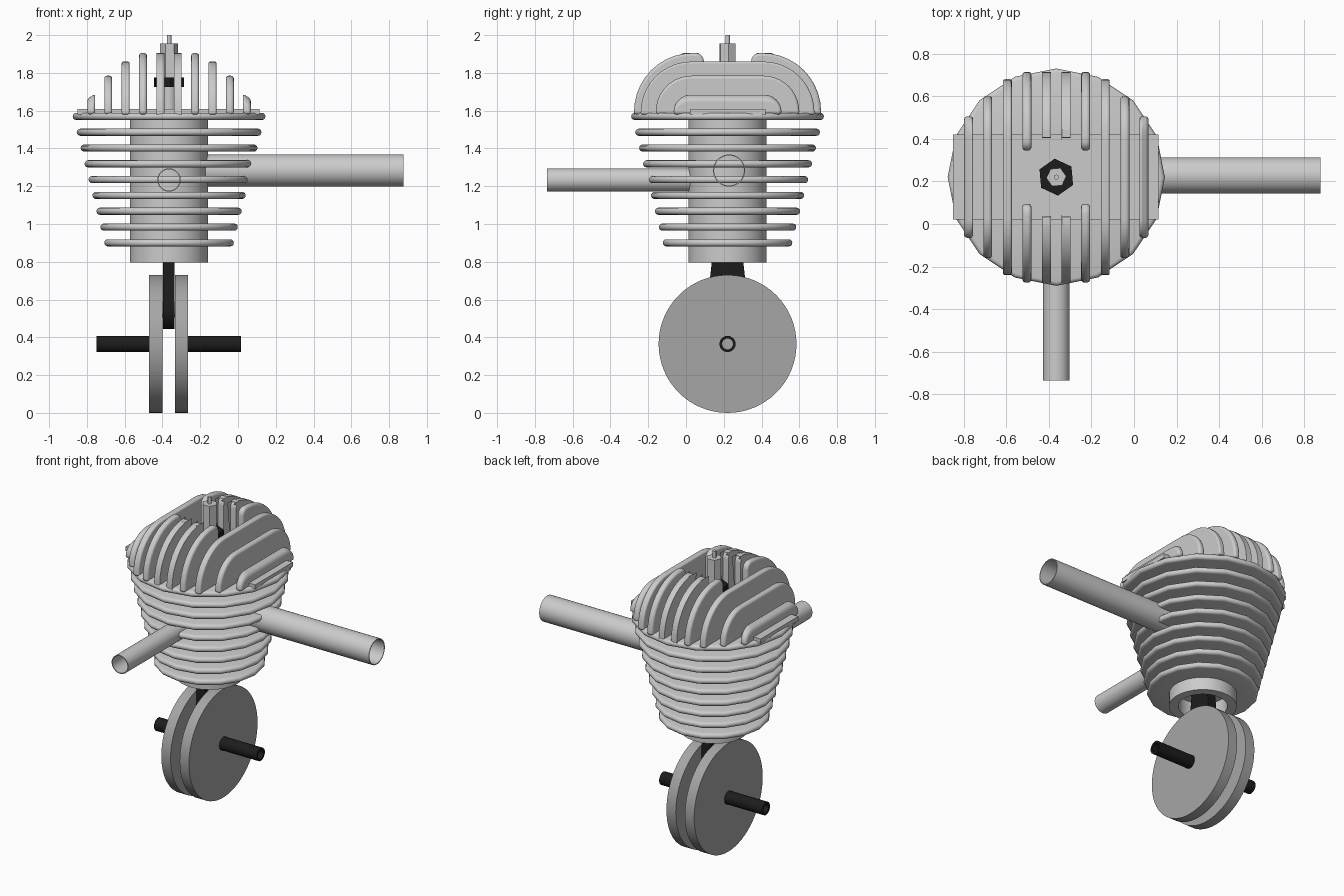
import bpy, bmesh
from math import sin, cos, pi, radians
from mathutils import Matrix, Vector

if "Cube" in bpy.data.objects:
    bpy.data.objects.remove(bpy.data.objects["Cube"])

AX, AY = -0.365, 0.22   # cylinder axis


def material(name, v):
    m = bpy.data.materials.new(name)
    m.use_nodes = True
    m.diffuse_color = (v, v, v, 1)
    m.node_tree.nodes["Principled BSDF"].inputs["Base Color"].default_value = (v, v, v, 1)
    return m


ALLOY = material("light alloy", 0.6)
STEEL = material("grey steel", 0.38)
BLACK = material("black metal", 0.012)


def finish(bm, name, mat, smooth=True):
    bmesh.ops.remove_doubles(bm, verts=bm.verts, dist=1e-5)
    bmesh.ops.recalc_face_normals(bm, faces=bm.faces)
    mesh = bpy.data.meshes.new(name)
    bm.to_mesh(mesh)
    bm.free()
    mesh.materials.append(mat)
    ob = bpy.data.objects.new(name, mesh)
    bpy.context.collection.objects.link(ob)
    if smooth:
        bpy.ops.object.select_all(action='DESELECT')
        ob.select_set(True)
        bpy.context.view_layer.objects.active = ob
        bpy.ops.object.shade_smooth_by_angle(angle=radians(32))
    return ob


def lathe(name, profile, origin, mat, sides=48, axis='Z', turn=0, smooth=True):
    """Spin a closed (radius, distance) profile round an axis through origin."""
    bm = bmesh.new()
    rings = []
    for i in range(sides):
        a = 2 * pi * i / sides + turn
        rings.append([bm.verts.new((r * cos(a), r * sin(a), h)) for r, h in profile])
    n = len(profile)
    for i in range(sides):
        p, q = rings[i], rings[(i + 1) % sides]
        for j in range(n):
            k = (j + 1) % n
            if profile[j][0] == 0 and profile[k][0] == 0:
                continue
            bm.faces.new((p[j], q[j], q[k], p[k]))
    bmesh.ops.remove_doubles(bm, verts=bm.verts, dist=1e-5)
    if axis != 'Z':
        rot = Matrix.Rotation(pi / 2, 4, 'Y' if axis == 'X' else 'X')
        bmesh.ops.transform(bm, matrix=rot, verts=bm.verts)
    bmesh.ops.translate(bm, vec=Vector(origin), verts=bm.verts)
    return finish(bm, name, mat, smooth)


def rod(r, a, b):
    return [(0, a), (r, a), (r, b), (0, b)]


def tube(r, inner, a, b):
    return [(inner, a), (r, a), (r, b), (inner, b)]


def prism(name, outline, x, width, mat, bevel=0.0, taper=None):
    """Extrude a (y, z) outline along x; taper lowers one side towards the deck."""
    bm = bmesh.new()
    face = bm.faces.new([bm.verts.new((x - width / 2, AY + y, z)) for y, z in outline])
    out = bmesh.ops.extrude_face_region(bm, geom=[face])
    moved = [v for v in out["geom"] if isinstance(v, bmesh.types.BMVert)]
    bmesh.ops.translate(bm, vec=(width, 0, 0), verts=moved)
    if taper:
        for v in bm.verts:
            if (v.co.x - x) * taper > 0:
                v.co.z = DECK + (v.co.z - DECK) * 0.75
    ob = finish(bm, name, mat)
    if bevel:
        m = ob.modifiers.new("rounded edge", 'BEVEL')
        m.width, m.segments, m.limit_method = bevel, 3, 'ANGLE'
        m.angle_limit = radians(50)
    return ob


def arc(cy, cz, r, start, end, steps):
    angles = [radians(start + (end - start) * i / steps) for i in range(steps + 1)]
    return [(cy + r * cos(a), cz + r * sin(a)) for a in angles]


# Barrel: open at the bottom, with a piston inside
lathe("cylinder_barrel", tube(0.207, 0.15, 0.795, 1.59), (AX, AY, 0), ALLOY)
lathe("piston", rod(0.148, 0.9, 1.3), (AX, AY, 0), ALLOY)

# Barrel cooling fins, widening upward, with rounded rims
for i in range(9):
    r, z = 0.343 + 0.0209 * i, 0.9 + 0.0837 * i
    rim = arc(r - 0.019, 0, 0.019, -90, 90, 6)
    lathe(f"barrel_fin_{i + 1}", [(0.19, -0.019)] + rim + [(0.19, 0.019)],
          (AX, AY, z), ALLOY, sides=16)

# Head deck
DECK = 1.58
lathe("head_base", rod(0.2, 1.56, 1.605), (AX, AY, 0), ALLOY)
prism("head_plate", [(-0.2, DECK), (0.2, DECK), (0.2, 1.61), (-0.2, 1.61)],
      AX - 0.003, 0.965, ALLOY)

# Head fins: (offset, half length, top height, corner radius, half gap)
HEAD = [(0.046, 0.495, 1.905, 0.31, 0.185), (0.138, 0.495, 1.905, 0.31, 0.125),
        (0.23, 0.46, 1.86, 0.27, 0), (0.322, 0.38, 1.785, 0.19, 0),
        (0.412, 0.285, 1.69, 0.09, 0)]
for n, (dx, w, top, r, gap) in enumerate(HEAD):
    for side, label in ((1, "left"), (-1, "right")):
        outer = [(w, DECK)] + arc(w - r, top - r, r, 0, 90, 10)
        name = f"head_fin_{label}_{n + 1}"
        if gap:
            # Split fins leave a pocket for the plug
            half = outer + arc(gap + 0.045, top - 0.045, 0.045, 95, 180, 5) + [(gap, DECK)]
            for s, end in ((1, "back"), (-1, "front")):
                prism(f"{name}_{end}", [(s * y, z) for y, z in half],
                      AX + side * dx, 0.042, ALLOY, 0.017)
        else:
            full = outer + [(-y, z) for y, z in reversed(outer)]
            prism(name, full, AX + side * dx, 0.042, ALLOY, 0.017,
                  taper=side if n == 4 else None)

# Spark plug
lathe("plug_thread", rod(0.04, 1.6, 1.73), (AX, AY, 0), ALLOY, sides=24)
lathe("plug_nut", rod(0.087, 1.725, 1.775), (AX, AY, 0), BLACK, 6, turn=radians(35), smooth=False)
lathe("plug_body", rod(0.047, 1.775, 1.955), (AX, AY, 0), ALLOY, 6, turn=radians(5), smooth=False)
lathe("plug_tip", rod(0.012, 1.95, 2.0), (AX, AY, 0), ALLOY, sides=12)

# Exhaust and intake pipes, open at the ends
lathe("exhaust_pipe", tube(0.085, 0.079, -0.18, 0.875), (0, 0.228, 1.283), ALLOY, axis='X')
lathe("intake_pipe", tube(0.062, 0.056, -0.03, 0.735), (AX, 0, 1.233), ALLOY, axis='Y')

# Crank: two flywheels with hollow shaft stubs
CRANK = (AX - 0.002, AY, 0.365)
for side, label in ((1, "left"), (-1, "right")):
    lathe(f"flywheel_{label}", rod(0.365, side * 0.034, side * 0.103), CRANK, STEEL, 64, 'X')
    lathe(f"shaft_{label}", tube(0.043, 0.029, side * 0.1, side * 0.383), CRANK, BLACK, 32, 'X')

# Connecting rod: round big end, tapering up into the piston
big_end = arc(0, 0.545, 0.1, -180, 0, 16)
prism("connecting_rod", big_end + [(0.092, 0.72), (0.07, 0.92), (-0.07, 0.92), (-0.092, 0.72)],
      CRANK[0], 0.062, BLACK)
lathe("crank_pin", rod(0.04, -0.05, 0.05), (CRANK[0], AY, 0.545), STEEL, 24, 'X')
